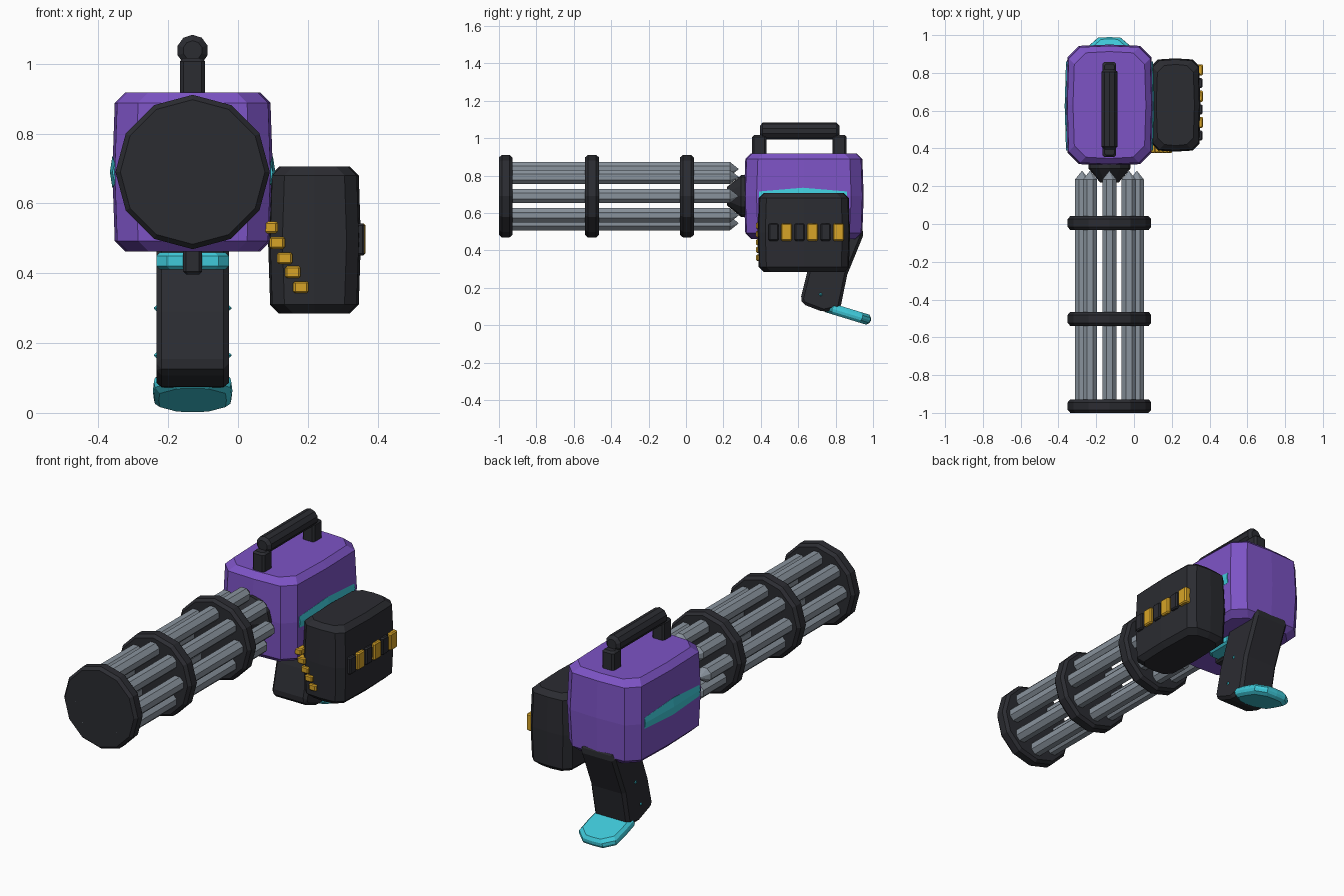
import bpy, bmesh, math
from mathutils import Vector, Matrix

if "Cube" in bpy.data.objects:
    bpy.data.objects.remove(bpy.data.objects["Cube"])


def material(name, rgb):
    m = bpy.data.materials.new(name)
    m.diffuse_color = (*rgb, 1)
    m.use_nodes = True
    m.node_tree.nodes["Principled BSDF"].inputs["Base Color"].default_value = m.diffuse_color
    return m


PURPLE = material("purple_paint", (0.205, 0.088, 0.56))
BLACK = material("black_polymer", (0.024, 0.025, 0.031))
STEEL = material("grey_steel", (0.25, 0.29, 0.335))
GOLD = material("gold_brass", (0.68, 0.37, 0.02))
CYAN = material("cyan_accent", (0.05, 0.59, 0.70))
CX, CZ = -0.13, 0.69          # barrel axis


def finish(name, bm, mat):
    bmesh.ops.recalc_face_normals(bm, faces=bm.faces)
    me = bpy.data.meshes.new(name)
    bm.to_mesh(me)
    bm.free()
    me.materials.append(mat)
    ob = bpy.data.objects.new(name, me)
    bpy.context.collection.objects.link(ob)
    return ob


def loft(name, rings, mat):
    """Skin a list of equal-length point rings and cap both ends."""
    bm = bmesh.new()
    rows = [[bm.verts.new(p) for p in r] for r in rings]
    n = len(rows[0])
    for a, b in zip(rows, rows[1:]):
        for i in range(n):
            j = (i + 1) % n
            bm.faces.new((a[i], a[j], b[j], b[i]))
    bm.faces.new(rows[0])
    bm.faces.new(rows[-1])
    return finish(name, bm, mat)


def turned(name, profile, n, mat, cx=CX, cz=CZ, phase=0.0):
    """Revolve (y, radius) pairs about a line along y."""
    rings = []
    for y, r in profile:
        angs = [phase + 2 * math.pi * i / n for i in range(n)]
        rings.append([(cx + r * math.cos(a), y, cz + r * math.sin(a)) for a in angs])
    return loft(name, rings, mat)


def pillow(name, c, h, ch, mat, bulge=0.0, tilt=0.0):
    """Chamfered box whose sides swell slightly at the middle."""
    hx, hy, hz = h
    kx, ky, kz = ch
    rot = Matrix.Rotation(tilt, 3, 'X')
    rings = []
    levels = [(-hz, kz + bulge), (-hz + kz, bulge), (0, 0), (hz - kz, bulge), (hz, kz + bulge)]
    for z, inset in levels:
        a, b = hx - inset, hy - inset
        p, q = a - bulge, b - bulge
        ring = [(a, 0), (p, q - ky), (p - kx, q), (0, b), (kx - p, q), (-p, q - ky),
                (-a, 0), (-p, ky - q), (kx - p, -q), (0, -b), (p - kx, -q), (p, ky - q)]
        rings.append([rot @ Vector((x, y, z)) + Vector(c) for x, y in ring])
    return loft(name, rings, mat)


# Receiver body
pillow("receiver_body", (CX, 0.63, CZ), (0.23, 0.32, 0.228), (0.06, 0.06, 0.03), PURPLE, 0.007)

# Raised accent stripes on both sides of the body
for side, label in ((-1, "left"), (1, "right")):
    rings = []
    for y, lo, hi, d in ((0.39, 0.655, 0.715, 0.0), (0.625, 0.645, 0.735, 0.007), (0.86, 0.655, 0.715, 0.0)):
        sec = [(0.20, lo), (0.223 + d, lo), (0.23 + d, CZ), (0.223 + d, hi), (0.20, hi)]
        rings.append([(CX + side * x, y, z) for x, z in sec])
    loft("side_stripe_" + label, rings, CYAN)

# Barrel clamps
for i, (y0, y1) in enumerate(((-1.0, -0.928), (-0.54, -0.465), (-0.032, 0.042))):
    turned(f"barrel_clamp_{i + 1}",
           [(y0, 0.207), (y0 + 0.016, 0.221), (y1 - 0.016, 0.221), (y1, 0.207)], 12, BLACK)

# Eight barrels with pointed ends
for i in range(8):
    a = i * math.pi / 4
    turned(f"barrel_{i + 1}",
           [(-1.0, 0.002), (-0.96, 0.041), (0.235, 0.041), (0.28, 0.002)], 8, STEEL,
           CX + 0.145 * math.cos(a), CZ + 0.145 * math.sin(a), math.pi / 8)

# Flared hub between barrels and body
turned("barrel_hub", [(0.22, 0.05), (0.235, 0.062), (0.295, 0.112), (0.34, 0.112)], 12, BLACK)

# Carry handle
for y, label in ((0.392, "front"), (0.82, "rear")):
    pillow("handle_post_" + label, (CX, y, 0.955), (0.036, 0.038, 0.062), (0.01, 0.01, 0.01), BLACK)
turned("handle_bar", [(0.395, 0.028), (0.41, 0.045), (0.805, 0.045), (0.82, 0.028)],
       10, BLACK, CX, 1.038, math.pi / 10)

# Raked grip from a side profile
profile = [(0.612, 0.14), (0.625, 0.112), (0.735, 0.07), (0.825, 0.09), (0.862, 0.27),
           (0.952, 0.49), (0.935, 0.525), (0.74, 0.525), (0.65, 0.29)]
grip = loft("grip", [[(CX + s * 0.104, y, z) for y, z in profile] for s in (-1, 1)], BLACK)
bev = grip.modifiers.new("bevel", 'BEVEL')
bev.width = 0.026
bev.segments = 1
bev.limit_method = 'ANGLE'

# Grip studs
for y, z, label in ((0.765, 0.30, "upper"), (0.72, 0.165, "lower")):
    rings = []
    for x, r in ((-0.111, 0.002), (-0.10, 0.013), (0.10, 0.013), (0.111, 0.002)):
        rings.append([(CX + x, y + r * math.cos(k * math.pi / 3), z + r * math.sin(k * math.pi / 3))
                      for k in range(6)])
    loft("grip_stud_" + label, rings, CYAN)

# Grip foot plate, trigger guard and trigger
pillow("grip_foot", (CX, 0.862, 0.063), (0.114, 0.132, 0.028), (0.05, 0.045, 0.014), CYAN,
       0.003, math.radians(-17))
pillow("trigger_guard", (CX, 0.64, 0.435), (0.104, 0.10, 0.024), (0.03, 0.03, 0.01), CYAN)
pillow("trigger", (CX, 0.58, 0.44), (0.027, 0.06, 0.043), (0.008, 0.008, 0.008), BLACK)

# Ammunition box
pillow("ammo_box", (0.219, 0.63, 0.495), (0.133, 0.247, 0.211), (0.035, 0.035, 0.026), BLACK, 0.006)

# Row of alternating links on the outer face of the box
for i in range(6):
    gold = i % 2 == 1
    pillow(f"side_{'round' if gold else 'link'}_{i + 1}", (0.345, 0.468 + i * 0.0695, 0.497),
           (0.020 if gold else 0.018, 0.030 if gold else 0.026, 0.046), (0.006, 0.006, 0.006),
           GOLD if gold else BLACK)

# Feed belt rounds curving down the front of the box
for i, (x, z) in enumerate(((0.092, 0.531), (0.112, 0.487), (0.134, 0.443), (0.157, 0.403), (0.18, 0.36))):
    pillow(f"belt_round_{i + 1}", (x, 0.41, z), (0.022, 0.035, 0.017), (0.006, 0.006, 0.005), GOLD)
